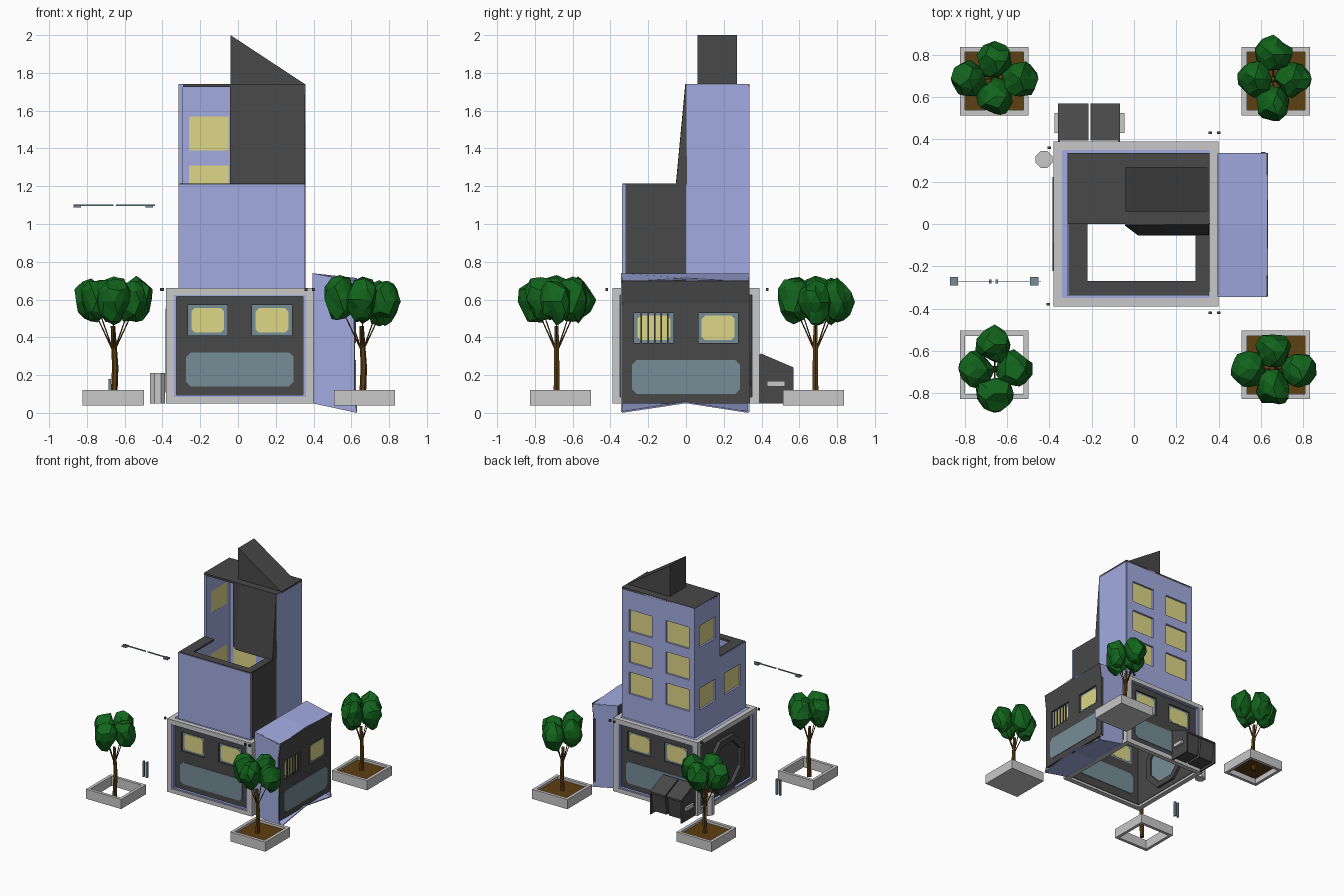
import bpy, bmesh, math, random
from mathutils import Vector

if "Cube" in bpy.data.objects:
    bpy.data.objects.remove(bpy.data.objects["Cube"])

random.seed(4)

def material(name, *rgb):
    m = bpy.data.materials.new(name)
    m.diffuse_color = (*rgb, 1)
    m.use_nodes = True
    m.node_tree.nodes["Principled BSDF"].inputs["Base Color"].default_value = m.diffuse_color
    return m

LILAC = material("lilac_wall", .36, .41, .75)
DARK = material("dark_grey", .065, .065, .065)
LIGHT = material("light_grey", .58, .58, .58)
YELLOW = material("window_yellow", .73, .68, .24)
TEAL = material("teal_metal", .18, .27, .31)
GREEN = material("leaf_green", .006, .13, .012)
BROWN = material("bark_brown", .11, .05, .006)

def finish(name, bm, mat, thick=0):
    bmesh.ops.recalc_face_normals(bm, faces=bm.faces)
    me = bpy.data.meshes.new(name)
    bm.to_mesh(me)
    bm.free()
    me.materials.append(mat)
    ob = bpy.data.objects.new(name, me)
    bpy.context.collection.objects.link(ob)
    if thick:
        mod = ob.modifiers.new("thickness", 'SOLIDIFY')
        mod.thickness, mod.offset = thick, 0
    return ob

# a plane on one side of the house: u, v on the plane, d = depth inward
def plane(side, pos):
    return {'front': lambda u, v, d: (u, pos + d, v),
            'back': lambda u, v, d: (u, pos - d, v),
            'right': lambda u, v, d: (pos - d, u, v),
            'left': lambda u, v, d: (pos + d, u, v),
            'top': lambda u, v, d: (u, v, pos - d)}[side]

def prism(name, P, pts, d0, d1, mat):
    bm = bmesh.new()
    a = [bm.verts.new(P(u, v, d0)) for u, v in pts]
    b = [bm.verts.new(P(u, v, d1)) for u, v in pts]
    bm.faces.new(a)
    bm.faces.new(b[::-1])
    for i in range(len(a)):
        j = (i + 1) % len(a)
        bm.faces.new((a[j], a[i], b[i], b[j]))
    return finish(name, bm, mat)

def rect(u0, v0, u1, v1, c=0):
    if not c:
        return [(u0, v0), (u1, v0), (u1, v1), (u0, v1)]
    return [(u0 + c, v0), (u1 - c, v0), (u1, v0 + c), (u1, v1 - c),
            (u1 - c, v1), (u0 + c, v1), (u0, v1 - c), (u0, v0 + c)]

def box(name, x0, y0, z0, x1, y1, z1, mat):
    return prism(name, plane('top', 0), rect(x0, y0, x1, y1), -z0, -z1, mat)

# slab with rectangular holes, built from a grid of cells
def wall(name, P, r, holes, mat, d0=0, thick=.02):
    us = sorted({r[0], r[2], *[k for h in holes for k in (h[0], h[2])]})
    vs = sorted({r[1], r[3], *[k for h in holes for k in (h[1], h[3])]})
    bm = bmesh.new()
    g = {(u, v): bm.verts.new(P(u, v, d0 + thick / 2)) for u in us for v in vs}
    for a, b in zip(us, us[1:]):
        for c, d in zip(vs, vs[1:]):
            mu, mv = (a + b) / 2, (c + d) / 2
            if not any(h[0] < mu < h[2] and h[1] < mv < h[3] for h in holes):
                bm.faces.new((g[a, c], g[b, c], g[b, d], g[a, d]))
    bmesh.ops.delete(bm, geom=[v for v in bm.verts if not v.link_faces], context='VERTS')
    return finish(name, bm, mat, thick)

def sheet(name, rows, mat, thick=.008):
    bm = bmesh.new()
    vs = [[bm.verts.new(p) for p in row] for row in rows]
    for r, s in zip(vs, vs[1:]):
        for i in range(len(r) - 1):
            bm.faces.new((r[i], r[i + 1], s[i + 1], s[i]))
    return finish(name, bm, mat, thick)

# ground floor facade: dark wall, two framed windows, long teal panel
def facade(side, pos, c, zlo, zhi, wz0, wz1, pz0, pz1):
    P = plane(side, pos)
    wins = [(c - .275, wz0, c - .065, wz1), (c + .065, wz0, c + .275, wz1)]
    wall(side + "_ground_wall", P, (c - .34, zlo, c + .34, zhi), wins, DARK)
    for w in wins:
        prism(side + "_window_frame", P, rect(*w), .013, .018, TEAL)
        prism(side + "_window_glass", P,
              rect(w[0] + .018, w[1] + .015, w[2] - .018, w[3] - .015, .018), .011, .0195, YELLOW)
    for d in (-.004, .02):
        prism(side + "_lower_panel", P, rect(c - .285, pz0, c + .285, pz1, .025), d, d + .004, TEAL)

facade('front', -.365, .01, .07, .64, .41, .57, .14, .32)
facade('back', .365, .01, .07, .64, .41, .57, .14, .32)
facade('right', .62, 0, .05, .58, .37, .53, .10, .28)

# left wall with octagonal doorway
L = plane('left', -.355)
prism("left_ground_wall", L, rect(-.35, .07, .35, .64), 0, .02, DARK)
def octagon(r):
    return [(r * math.cos(math.radians(22.5 + 45 * k)), .33 + r * math.sin(math.radians(22.5 + 45 * k)))
            for k in range(8)]
for k in range(8):
    o, i = octagon(.24), octagon(.19)
    j = (k + 1) % 8
    prism("door_ring", L, [o[k], o[j], i[j], i[k]], -.03, .04, DARK)
prism("door_inner_panel", L, octagon(.19), .02, .026, TEAL)

# light grey beam cage and lilac lining
for x in (-.38, .36):
    for y in (-.39, .35):
        box("corner_post", x, y, .05, x + .04, y + .04, .66, LIGHT)
    for z in (.05, .625):
        box("side_beam", x, -.35, z, x + .04, .35, z + .035, LIGHT)
for y in (-.39, .35):
    for z in (.05, .625):
        box("cross_beam", -.34, y, z, .36, y + .04, z + .035, LIGHT)
for side, pos, c in (('front', -.385, .01), ('back', .385, .01), ('left', -.375, 0)):
    wall(side + "_lining", plane(side, pos), (c - .352, .08, c + .352, .632),
         [(c - .335, .095, c + .335, .617)], LILAC, 0, .022)
wall("ledge", plane('top', .655), (-.345, -.355, .365, .355), [(-.30, -.32, .33, .31)], LILAC, 0, .015)

# small corner cables on the cage
for x, y in ((-.40, .36), (-.405, -.38), (.36, .43), (.40, .43), (.36, -.42), (.40, -.42)):
    box("cable_end", x - .008, y - .006, .645, x + .008, y + .006, .662, DARK)

# second storey and rear tower walls
cols = ((-.26, -.05), (.08, .29))
back_wins = [(a, z, b, z + .18) for a, b in cols for z in (.87, 1.13, 1.39)]
left_low = [(.06, .87, .27, 1.05), (-.27, .87, -.06, 1.05)]
left_up = [(.06, 1.39, .27, 1.57)]
for name, side, pos, r, wins in (
        ("tower_back", 'back', .335, (-.315, .66, .355, 1.74), back_wins),
        ("storey_left", 'left', -.315, (-.34, .66, .33, 1.21), left_low),
        ("tower_left", 'left', -.315, (0, 1.21, .33, 1.74), left_up)):
    P = plane(side, pos)
    wall(name, P, r, wins, LILAC, 0, .024)
    for w in wins:
        prism(name + "_glass", P, rect(*w), .016, .0235, YELLOW)
box("storey_front", -.315, -.34, .66, .355, -.32, 1.21, LILAC)
box("storey_right_dark", .335, -.32, .66, .357, 0, 1.21, DARK)
box("tower_right", .335, 0, .66, .357, .33, 1.74, LILAC)
wall("terrace_rim", plane('top', 1.215), (-.31, -.335, .352, 0), [(-.22, -.27, .29, 0)], DARK, 0, .015)

# tower roof, roof wedge and sloping front panel
box("tower_roof", -.315, 0, 1.725, .357, .335, 1.742, DARK)
prism("roof_wedge", plane('front', .06), [(-.04, 1.74), (.355, 1.74), (-.04, 2.0)], 0, .21, DARK)
sheet("tower_front_panel",
      [[(-.04, 0, 1.74), (.02, 0, 1.74), (.352, 0, 1.74), (.354, .005, 1.74)],
       [(-.04, -.005, 1.21), (.02, -.05, 1.21), (.352, -.05, 1.21), (.354, .005, 1.21)]], DARK)

# sagging side annex
profile = [(.395, .05), (.63, .005), (.615, .07), (.612, .58), (.628, .69), (.395, .74)]
prism("annex_front_side", plane('front', -.345), profile, 0, .01, LILAC)
prism("annex_back_side", plane('back', .335), profile, 0, .01, LILAC)
sheet("annex_floor", [[(.395, y, .055), (.63, y, z)] for y, z in ((-.34, .004), (0, .055), (.33, .004))], LILAC)
sheet("annex_roof", [[(.395, y, .735), (.63, y, z)] for y, z in ((-.34, .69), (0, .71), (.33, .69))], LILAC)
sheet("annex_eave", [[(.615, y, .57), (.63, y, .70)] for y in (-.34, 0, .335)], DARK)
for k in range(5):
    y = -.24 + k * .035
    box("window_bar", .616, y, .37, .624, y + .008, .53, DARK)

# refuse container behind the house
for x0 in (-.355, -.205):
    prism("bin_body", plane('right', x0 + .135), [(.40, .07), (.54, .07), (.56, .23), (.40, .30)], 0, .13, DARK)
    prism("bin_lid", plane('right', x0 + .14), [(.395, .30), (.57, .225), (.57, .24), (.395, .315)], 0, .14, DARK)
for x in (-.36, -.075):
    prism("bin_side", plane('right', x + .01), [(.39, .05), (.57, .05), (.57, .235), (.39, .31)], 0, .01, DARK)
for x in (-.375, -.065):
    box("bin_handle", x, .43, .14, x + .02, .525, .17, LIGHT)
prism("litter_drum", plane('top', .21),
      [(-.425 + .043 * math.cos(math.radians(22.5 + 45 * k)),
        .305 + .043 * math.sin(math.radians(22.5 + 45 * k))) for k in range(8)], 0, .16, LIGHT)

# floating light bar and small marker post
for x0, x1 in ((-.87, -.66), (-.645, -.44)):
    box("light_bar", x0, -.272, 1.094, x1, -.268, 1.104, TEAL)
for x in (-.85, -.47):
    box("bar_lamp", x - .02, -.29, 1.088, x + .02, -.25, 1.097, TEAL)
for x in (-.685, -.655):
    box("marker_post", x, -.28, .05, x + .012, -.262, .18, TEAL)

# planters with trees
def limb(name, a, b, r0, r1):
    a, b = Vector(a), Vector(b)
    bm = bmesh.new()
    bmesh.ops.create_cone(bm, cap_ends=True, segments=6, radius1=r0, radius2=r1, depth=(b - a).length)
    bmesh.ops.rotate(bm, verts=bm.verts, matrix=(b - a).to_track_quat('Z', 'Y').to_matrix())
    bmesh.ops.translate(bm, verts=bm.verts, vec=(a + b) / 2)
    finish(name, bm, BROWN)

def lobe(x, y, z):
    bm = bmesh.new()
    bmesh.ops.create_icosphere(bm, subdivisions=2, radius=1)
    for v in bm.verts:
        k = random.uniform(.82, 1.12)
        taper = .95 + .15 * v.co.z
        v.co = Vector((x + v.co.x * .09 * k * taper, y + v.co.y * .09 * k * taper, z + v.co.z * .118 * k))
    finish("leaf_cluster", bm, GREEN)

for sx in (-1, 1):
    for sy in (-1, 1):
        cx, cy = .67 * sx, (.675 if sy > 0 else -.665)
        if sx < 0:
            cx = -.66
        o = .162
        wall("planter_rim", plane('top', .12), (cx - o, cy - o, cx + o, cy + o),
             [(cx - .137, cy - .137, cx + .137, cy + .137)], LIGHT, 0, .08)
        if (sx, sy) != (-1, -1):
            box("soil", cx - .137, cy - .137, .085, cx + .137, cy + .137, .1, BROWN)
        if sx > 0:
            box("planter_base", cx - .137, cy - .137, .04, cx + .137, cy + .137, .05, LIGHT)
        tx, ty = .658 * sx, .685 * sy
        limb("trunk_lower", (tx, ty, .045), (tx + .008, ty, .24), .018, .017)
        limb("trunk_upper", (tx + .008, ty, .24), (tx - .004, ty, .46), .017, .012)
        ax, ay = (.12, .085) if sx != sy else (.085, .12)
        if sx == sy:
            ax, ay = .09, .115
        for dx, dy in ((ax, 0), (-ax, 0), (0, ay), (0, -ay)):
            limb("branch", (tx, ty, .32), (tx + dx * .7, ty + dy * .7, .5), .004, .003)
            lobe(tx + dx, ty + dy, .595 + random.uniform(-.012, .012))
